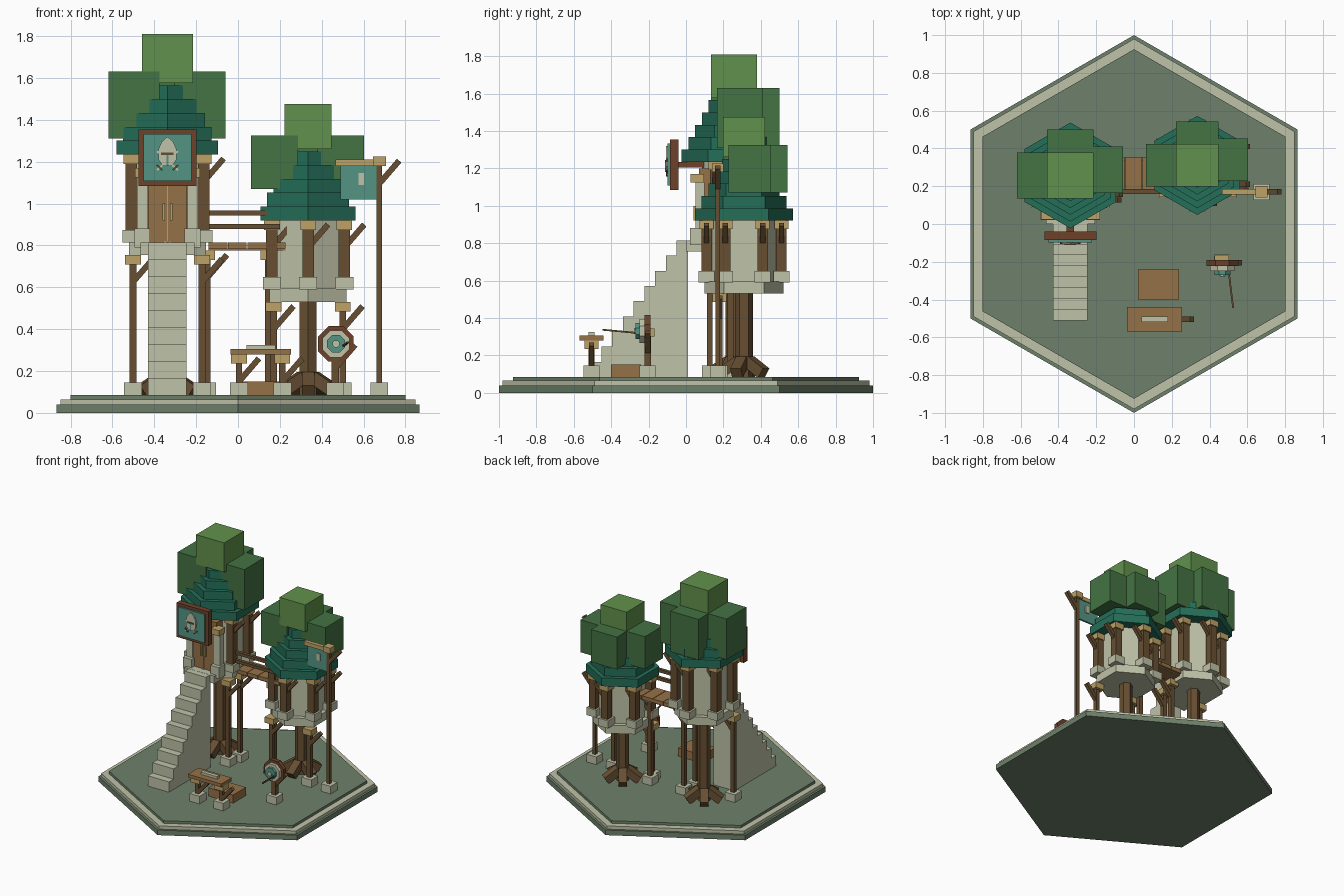
import bpy, bmesh
from math import sin, cos, pi, radians
from mathutils import Vector, Matrix

old = bpy.data.objects.get("Cube")
if old:
    bpy.data.objects.remove(old, do_unlink=True)


def material(name, *rgb):
    lin = [((c / 255 + 0.055) / 1.055) ** 2.4 for c in rgb] + [1]
    m = bpy.data.materials.new(name)
    m.use_nodes = True
    m.diffuse_color = lin
    m.node_tree.nodes["Principled BSDF"].inputs["Base Color"].default_value = lin
    return m


GROUND = material("moss green", 110, 129, 107)
STONE = material("pale stone", 191, 194, 167)
LEAF = material("light leaf", 97, 145, 76)
DARKLEAF = material("dark leaf", 67, 115, 66)
ROOF = material("roof green", 36, 110, 87)
TEAL = material("teal cloth", 84, 148, 132)
BARK = material("dark wood", 103, 79, 50)
WOOD = material("plank wood", 149, 113, 71)
TAN = material("tan wood", 190, 162, 102)
FRAME = material("red wood", 110, 66, 42)


def finish(name, bm, mat):
    bmesh.ops.recalc_face_normals(bm, faces=bm.faces)
    me = bpy.data.meshes.new(name)
    bm.to_mesh(me)
    bm.free()
    me.materials.append(mat)
    ob = bpy.data.objects.new(name, me)
    bpy.context.collection.objects.link(ob)
    return ob


def box(name, mat, x, y, z):
    """Box from (low, high) ranges."""
    bm = bmesh.new()
    bmesh.ops.create_cube(bm, size=1)
    for v in bm.verts:
        for i, r in enumerate((x, y, z)):
            v.co[i] = r[0] if v.co[i] < 0 else r[1]
    return finish(name, bm, mat)


def block(name, mat, x, y, w, z0, z1):
    h = w / 2
    return box(name, mat, (x - h, x + h), (y - h, y + h), (z0, z1))


def beam(name, mat, a, b, w):
    """Square bar between two points."""
    a, b = Vector(a), Vector(b)
    d = b - a
    bm = bmesh.new()
    rot = d.to_track_quat('Z', 'Y').to_matrix().to_4x4()
    bmesh.ops.create_cube(bm, size=1, matrix=Matrix.Translation((a + b) / 2) @ rot
                          @ Matrix.Diagonal((w, w, d.length, 1)))
    return finish(name, bm, mat)


def extrude(name, mat, pts, move):
    bm = bmesh.new()
    f = bm.faces.new([bm.verts.new(p) for p in pts])
    ext = bmesh.ops.extrude_face_region(bm, geom=[f], use_keep_orig=True)["geom"]
    bmesh.ops.translate(bm, vec=move, verts=[v for v in ext if isinstance(v, bmesh.types.BMVert)])
    return finish(name, bm, mat)


def hexagon(name, mat, x, y, r, z0, z1):
    pts = [(x + r * cos(pi / 6 + k * pi / 3), y + r * sin(pi / 6 + k * pi / 3), z0) for k in range(6)]
    return extrude(name, mat, pts, (0, 0, z1 - z0))


def post(name, x, y, z0, z1, w, cap=0.075):
    """Stone foot, shaft, tan cap and a diagonal brace."""
    block(name + "_foot", STONE, x, y, 0.085, z0, z0 + 0.06)
    block(name + "_shaft", BARK, x, y, w, z0 + 0.06, z1 - 0.045)
    block(name + "_cap", TAN, x, y, cap, z1 - 0.045, z1)
    beam(name + "_brace", BARK, (x, y, z1 - 0.13), (x + 0.095, y, z1 - 0.02), 0.028)


# Stepped hexagonal base
G = 0.085
hexagon("base_bottom", GROUND, 0, 0, 1.0, 0, 0.04)
hexagon("base_rim", STONE, 0, 0, 0.98, 0.04, 0.065)
hexagon("base_lawn", GROUND, 0, 0, 0.925, 0.065, G)


def tower(name, x, y, floor, eave, roof_r, leaf, leaf_z, leaf_h, top_z, door):
    # Trunk and roots
    hexagon(name + "_trunk", BARK, x, y, 0.047, G, floor)
    for k in range(5):
        a = radians(-90 + 72 * k)
        c, s = cos(a), sin(a)
        beam(name + "_root", BARK, (x + 0.03 * c, y + 0.03 * s, 0.17),
             (x + 0.13 * c, y + 0.13 * s, 0.105), 0.06)
    # Front supports
    for sx in (-0.165, 0.165):
        post(name + "_support", x + sx, y - 0.13, G, floor, 0.032)
    # Floor, wall and columns
    hexagon(name + "_floor", STONE, x, y, 0.212, floor, floor + 0.065)
    hexagon(name + "_wall", STONE, x, y, 0.172, floor + 0.065, eave)
    for k in range(6):
        if door and k == 4:
            continue
        a = pi / 6 + k * pi / 3
        post(name + "_column", x + 0.2 * cos(a), y + 0.2 * sin(a), floor + 0.06, eave, 0.056)
    # Tiered roof
    for k in range(5):
        z = eave + 0.066 * k
        hexagon(name + "_roof_tier", ROOF, x, y, roof_r - 0.036 * k, z, z + 0.066)
    # Leaf cubes: two sides, back and crown
    h = leaf / 2
    for dx, dy in ((-0.16, -0.0), (0.155, 0.03), (0, 0.12)):
        block(name + "_leaves", DARKLEAF, x + dx, y + dy, leaf, leaf_z, leaf_z + leaf_h)
    box(name + "_crown", LEAF, (x - h, x + h), (y - h, y + h), (top_z - leaf * 0.95, top_z))


X1, Y1 = -0.337, 0.257
tower("tall_tower", X1, Y1, 0.755, 1.235, 0.28, 0.245, 1.31, 0.32, 1.81, True)
tower("short_tower", 0.335, 0.31, 0.53, 0.92, 0.262, 0.225, 1.07, 0.255, 1.475, False)

# Stair and landing
for k in range(9):
    box("stair_step", STONE, (X1 - 0.092, X1 + 0.092), (-0.51 + 0.0575 * k, 0.01),
        (G + 0.081 * k, G + 0.081 * (k + 1)))
box("landing", STONE, (X1 - 0.13, X1 + 0.13), (0.0, 0.16), (0.755, 0.815))

# Double door with stone jambs
for s in (-1, 1):
    box("door_leaf", WOOD, sorted((X1 + s * 0.002, X1 + s * 0.094)), (0.055, 0.16), (0.815, 1.13))
    box("door_handle", TAN, sorted((X1 + s * 0.012, X1 + s * 0.024)), (0.04, 0.056), (0.92, 1.0))
    jx = X1 + s * 0.12
    block("jamb_foot", STONE, jx, 0.058, 0.075, 0.79, 0.88)
    block("jamb", STONE, jx, 0.075, 0.05, 0.88, 1.125)
    block("jamb_cap", TAN, jx, 0.06, 0.072, 1.125, 1.17)
box("door_seam", TAN, (X1 - 0.003, X1 + 0.003), (0.05, 0.056), (0.815, 1.13))
box("door_lintel", WOOD, (X1 - 0.1, X1 + 0.1), (0.07, 0.16), (1.13, 1.2))

# Sign board with helmet and crossed blades
SZ = 1.22
box("sign_arm", FRAME, (X1 - 0.02, X1 + 0.02), (-0.05, 0.18), (1.205, 1.235))
box("sign_frame", FRAME, (X1 - 0.138, X1 + 0.138), (-0.085, -0.04), (SZ - 0.135, SZ + 0.135))
box("sign_panel", TEAL, (X1 - 0.115, X1 + 0.115), (-0.098, -0.085), (SZ - 0.112, SZ + 0.112))
for s in (-1, 1):
    beam("sign_blade", STONE, (X1 - s * 0.05, -0.1, SZ - 0.06), (X1 + s * 0.05, -0.1, SZ + 0.03), 0.009)
    beam("blade_guard", BARK, (X1 - s * 0.052, -0.102, SZ - 0.035),
         (X1 - s * 0.025, -0.102, SZ - 0.06), 0.008)
half = [(0.022, -0.04), (0.043, -0.01), (0.043, 0.04), (0.028, 0.075)]
helmet = half + [(0, 0.1)] + [(-px, pz) for px, pz in reversed(half)]
extrude("sign_helmet", STONE, [(X1 + px, -0.107, SZ + pz) for px, pz in helmet], (0, 0.009, 0))
box("helmet_visor", BARK, (X1 - 0.03, X1 + 0.03), (-0.112, -0.107), (SZ + 0.012, SZ + 0.024))
box("helmet_ridge", TEAL, (X1 - 0.004, X1 + 0.004), (-0.112, -0.107), (SZ - 0.04, SZ + 0.012))

# Bridge with supports and rails
for k in range(4):
    x = -0.14 + 0.0925 * k
    box("bridge_plank", WOOD, (x, x + 0.089), (0.185, 0.355), (0.785, 0.815))
box("bridge_bearer", WOOD, (-0.14, 0.23), (0.2, 0.34), (0.775, 0.785))
for x in (-0.148, 0.145):
    post("bridge_post", x, 0.237, G, 0.775, 0.032)
for z in (0.89, 0.955):
    box("bridge_rail", BARK, (-0.16, 0.2), (0.16, 0.185), (z - 0.012, z + 0.012))

# Banner pole
post("banner_pole", 0.675, 0.17, G, 1.225, 0.026, 0.062)
box("banner_arm", TAN, (0.465, 0.65), (0.155, 0.185), (1.18, 1.21))
box("banner", TEAL, (0.49, 0.662), (0.163, 0.177), (1.02, 1.18))
box("banner_badge", STONE, (0.575, 0.603), (0.156, 0.184), (1.09, 1.145))

# Work table, blade and bench
for x in (0.005, 0.212):
    post("table_leg", x, -0.505, G, 0.28, 0.03)
box("table_top", WOOD, (-0.037, 0.253), (-0.57, -0.44), (0.28, 0.306))
box("table_blade", STONE, (0.04, 0.18), (-0.52, -0.49), (0.306, 0.325))
box("bench", WOOD, (0.022, 0.237), (-0.4, -0.24), (G, 0.15))

# Archery target
post("target_post", 0.465, -0.205, G, 0.345, 0.035)
TX, TZ = 0.468, 0.33
rings = ((FRAME, 0.092, -0.19, -0.222), (STONE, 0.07, -0.222, -0.248),
         (TEAL, 0.046, -0.248, -0.27), (STONE, 0.018, -0.27, -0.279))
for mat, r, back, front in rings:
    pts = [(TX + r * cos(k * pi / 4 + pi / 8), back, TZ + r * sin(k * pi / 4 + pi / 8)) for k in range(8)]
    extrude("target_ring", mat, pts, (0, front - back, 0))
beam("arrow", BARK, (0.5, -0.24, 0.318), (0.525, -0.445, 0.337), 0.009)
